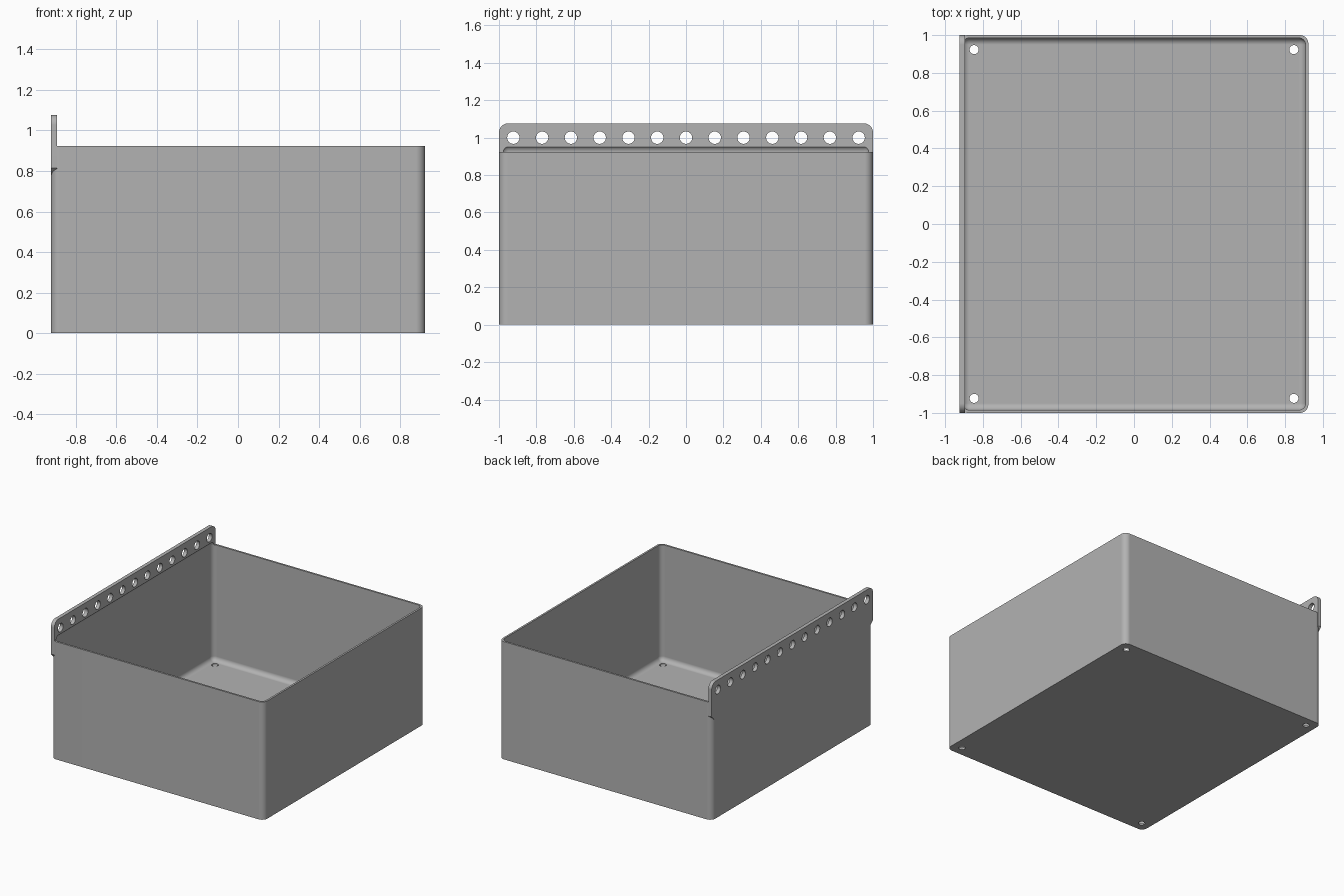
import bpy, bmesh, math
from mathutils import Matrix

if "Cube" in bpy.data.objects:
    bpy.data.objects.remove(bpy.data.objects["Cube"], do_unlink=True)

U = 2 / 13                 # hole pitch; the bin is 12 x 13 x 6 pitches
X, Y, H = 6 * U, 1.0, 6 * U
WALL, PLATE = 0.015, 0.029
R_OUT, R_IN = 0.045, 0.036

grey = bpy.data.materials.new("plain grey")
grey.use_nodes = True
grey.diffuse_color = (0.45, 0.45, 0.45, 1)
grey.node_tree.nodes["Principled BSDF"].inputs["Base Color"].default_value = grey.diffuse_color


def to_object(name, bm):
    bmesh.ops.recalc_face_normals(bm, faces=bm.faces)
    mesh = bpy.data.meshes.new(name)
    bm.to_mesh(mesh)
    bm.free()
    mesh.materials.append(grey)
    ob = bpy.data.objects.new(name, mesh)
    bpy.context.collection.objects.link(ob)
    return ob


def block(name, x, y, z0, z1, radius, edge_rule):
    """Centred box with the edges picked by edge_rule rounded."""
    bm = bmesh.new()
    size = Matrix.Diagonal((2 * x, 2 * y, z1 - z0, 1))
    bmesh.ops.create_cube(bm, size=1, matrix=Matrix.Translation((0, 0, (z0 + z1) / 2)) @ size)
    bmesh.ops.bevel(bm, geom=[e for e in bm.edges if edge_rule(e)], offset=radius,
                    segments=8, profile=0.5, affect='EDGES')
    return to_object(name, bm)


def drills(name, centres, radius, axis):
    """Row of cylinders used to drill holes."""
    turn = Matrix.Rotation(math.pi / 2, 4, 'Y') if axis == 'X' else Matrix()
    bm = bmesh.new()
    for c in centres:
        bmesh.ops.create_cone(bm, cap_ends=True, segments=32, radius1=radius, radius2=radius,
                              depth=0.2, matrix=Matrix.Translation(c) @ turn)
    return to_object(name, bm)


def combine(target, tool, operation):
    mod = target.modifiers.new(operation, 'BOOLEAN')
    mod.operation, mod.solver, mod.object = operation, 'EXACT', tool
    bpy.context.view_layer.objects.active = target
    bpy.ops.object.modifier_apply(modifier=mod.name)
    bpy.data.objects.remove(tool, do_unlink=True)


# Bin body with rounded upright corners
storage_bin = block("storage_bin", X, Y, 0, H, R_OUT,
                    lambda e: abs(e.verts[0].co.z - e.verts[1].co.z) > 0.1)

# Mounting plate: rounded top corners, sloped lower ends
right_half = [(Y - R_OUT, 5 * U), (Y, 5 * U + R_OUT)]
for i in range(9):
    a = math.pi / 2 * i / 8
    right_half.append((Y - 0.05 + 0.05 * math.cos(a), 7 * U - 0.05 + 0.05 * math.sin(a)))
outline = right_half + [(-y, z) for y, z in reversed(right_half)]
bm = bmesh.new()
face = bm.faces.new([bm.verts.new((-X, y, z)) for y, z in outline])
ext = bmesh.ops.extrude_face_region(bm, geom=[face])
bmesh.ops.translate(bm, vec=(PLATE, 0, 0),
                    verts=[v for v in ext["geom"] if isinstance(v, bmesh.types.BMVert)])
combine(storage_bin, to_object("mounting_plate", bm), 'UNION')

# Cavity rounded on every edge; its top undercuts the plate
cavity = block("cavity_cutter", X - WALL, Y - WALL, WALL, H + R_IN, R_IN, lambda e: True)
combine(storage_bin, cavity, 'DIFFERENCE')

# Plate holes and floor holes
plate_row = [(-X, (i - 6) * U, 6.5 * U) for i in range(13)]
combine(storage_bin, drills("plate_drills", plate_row, 0.033, 'X'), 'DIFFERENCE')
floor_holes = [(sx * 5.5 * U, sy * 6 * U, 0) for sx in (-1, 1) for sy in (-1, 1)]
combine(storage_bin, drills("floor_drills", floor_holes, 0.024, 'Z'), 'DIFFERENCE')

# Smooth fillets, crisp edges
bpy.ops.object.select_all(action='DESELECT')
storage_bin.select_set(True)
bpy.context.view_layer.objects.active = storage_bin
bpy.ops.object.shade_smooth_by_angle(angle=math.radians(30))
weighted = storage_bin.modifiers.new("weighted normals", 'WEIGHTED_NORMAL')
weighted.keep_sharp = True
